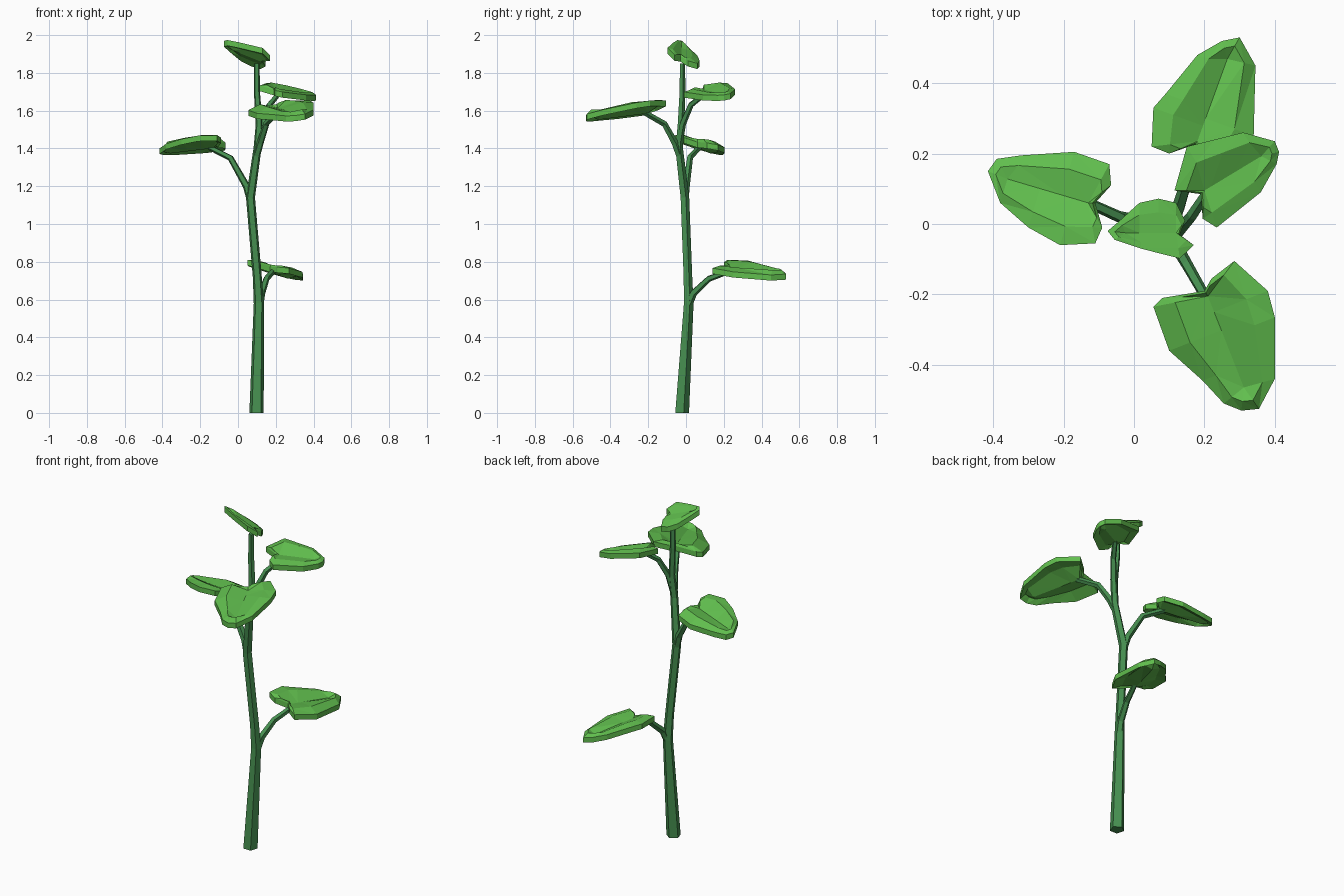
import bpy, bmesh, random
from mathutils import Vector
from math import cos, sin, tau

random.seed(4)


def material(name, rgb):
    m = bpy.data.materials.new(name)
    m.diffuse_color = (*rgb, 1)
    return m


LEAF = material("leaf green", (0.119, 0.515, 0.076))
STEM = material("stem green", (0.061, 0.275, 0.080))


def finish(bm, name, mat):
    bmesh.ops.recalc_face_normals(bm, faces=bm.faces[:])
    me = bpy.data.meshes.new(name)
    bm.to_mesh(me)
    bm.free()
    me.materials.append(mat)
    ob = bpy.data.objects.new(name, me)
    bpy.context.collection.objects.link(ob)


def tube(name, path, sides=5, phase=0.3):
    """Faceted tapering tube through (x, y, z, radius) points."""
    bm = bmesh.new()
    pts = [Vector(p[:3]) for p in path]
    rings = []
    for i, p in enumerate(pts):
        d = pts[min(i + 1, len(pts) - 1)] - pts[max(i - 1, 0)]
        q = Vector((0, 0, 1)).rotation_difference(d)
        if i == 0 and p.z == 0:
            q.identity()                       # flat foot on the ground
        rings.append([bm.verts.new(p + q @ Vector((cos(a), sin(a), 0)) * path[i][3])
                      for a in (phase + tau * k / sides for k in range(sides))])
    for a, b in zip(rings, rings[1:]):
        for k in range(sides):
            n = (k + 1) % sides
            bm.faces.new((a[k], a[n], b[n], b[k]))
    bm.faces.new(rings[0])
    bm.faces.new(rings[-1])
    finish(bm, name, STEM)


def leaf(name, outline, rib, plane, thick=0.03, fold=0.14):
    """Heart-shaped slab: outline seen from above, laid on a tilted plane
    z = z0 + sx(x-x0) + sy(y-y0) and folded along the rib (notch to tip)."""
    a, b = Vector(rib[0]), Vector(rib[1])
    x0, y0, z0, sx, sy = plane
    axis = b - a
    size = axis.length

    def height(p, d, bump=0):
        return (p.x, p.y, z0 + sx * (p.x - x0) + sy * (p.y - y0)
                + fold * (d - 0.25 * size) + bump)

    bm = bmesh.new()
    outer, mid, spine = [], [], []
    for xy in outline:
        p = Vector(xy)
        t = min(max((p - a).dot(axis) / axis.length_squared, 0), 0.85)
        c = a + axis * t
        d = (p - c).length
        m = c.lerp(p, 0.6)
        outer.append(bm.verts.new(height(p, d * 0.6)))
        mid.append(bm.verts.new(height(m, d * 0.6, random.uniform(0.02, 0.07) * size)))
        spine.append(bm.verts.new(height(c, 0)))
    n = len(outline)
    for i in range(n):
        j = (i + 1) % n
        bm.faces.new((outer[i], outer[j], mid[j], mid[i]))
        bm.faces.new((mid[i], mid[j], spine[j], spine[i]))
    bmesh.ops.remove_doubles(bm, verts=bm.verts[:], dist=0.004)
    bmesh.ops.triangulate(bm, faces=bm.faces[:])
    # thickness
    r = bmesh.ops.extrude_face_region(bm, geom=bm.faces[:], use_keep_orig=True)
    low = [g for g in r["geom"] if isinstance(g, bmesh.types.BMVert)]
    bmesh.ops.translate(bm, verts=low, vec=(0, 0, -thick))
    finish(bm, name, LEAF)


# Main stem
tube("main_stem", [(0.098, -0.024, 0, 0.040), (0.11, 0.012, 0.58, 0.028),
                   (0.102, 0.008, 0.72, 0.025), (0.066, -0.008, 1.14, 0.025),
                   (0.103, -0.038, 1.40, 0.022), (0.112, -0.028, 1.53, 0.019),
                   (0.10, -0.02, 1.70, 0.017), (0.10, -0.02, 1.85, 0.015)])

# Leaf stalks
tube("low_stalk", [(0.112, 0.008, 0.56, 0.022), (0.125, 0.04, 0.635, 0.020),
                   (0.15, 0.12, 0.71, 0.017), (0.19, 0.24, 0.755, 0.015)])
tube("left_stalk", [(0.067, -0.007, 1.12, 0.020), (0.045, 0.0, 1.20, 0.020),
                    (-0.04, 0.02, 1.35, 0.017), (-0.15, 0.07, 1.405, 0.015)])
tube("front_stalk", [(0.098, -0.035, 1.36, 0.020), (0.118, -0.06, 1.43, 0.019),
                     (0.15, -0.115, 1.53, 0.017), (0.21, -0.22, 1.59, 0.015)])
tube("right_stalk", [(0.108, -0.035, 1.43, 0.018), (0.128, -0.018, 1.53, 0.018),
                     (0.165, 0.025, 1.63, 0.016), (0.215, 0.10, 1.69, 0.014)])

# Leaves
leaf("low_leaf",
     [(0.05, 0.22), (0.10, 0.20), (0.17, 0.225), (0.21, 0.18), (0.27, 0.14),
      (0.34, 0.25), (0.345, 0.45), (0.30, 0.53), (0.25, 0.52), (0.18, 0.48),
      (0.09, 0.37), (0.055, 0.33)],
     [(0.18, 0.235), (0.28, 0.51)], (0.2, 0.3, 0.773, -0.22, -0.05))
leaf("left_leaf",
     [(-0.415, 0.15), (-0.39, 0.185), (-0.32, 0.195), (-0.17, 0.205), (-0.07, 0.17),
      (-0.065, 0.11), (-0.11, 0.06), (-0.09, -0.01), (-0.11, -0.055),
      (-0.21, -0.06), (-0.30, -0.01), (-0.38, 0.06)],
     [(-0.13, 0.06), (-0.40, 0.14)], (-0.25, 0.07, 1.433, 0.05, -0.24))
leaf("front_leaf",
     [(0.055, -0.235), (0.08, -0.21), (0.20, -0.19), (0.22, -0.155), (0.285, -0.105),
      (0.38, -0.19), (0.40, -0.265), (0.40, -0.44), (0.355, -0.525),
      (0.305, -0.53), (0.255, -0.51), (0.195, -0.445), (0.10, -0.36)],
     [(0.21, -0.205), (0.33, -0.51)], (0.23, -0.3, 1.612, 0.13, 0.18))
leaf("right_leaf",
     [(0.115, 0.095), (0.15, 0.22), (0.23, 0.24), (0.31, 0.26), (0.40, 0.235),
      (0.412, 0.205), (0.405, 0.17), (0.36, 0.09), (0.235, -0.01),
      (0.195, 0.015), (0.19, 0.085)],
     [(0.20, 0.095), (0.39, 0.21)], (0.25, 0.12, 1.71, -0.2, 0.12))
leaf("top_leaf",
     [(0.17, -0.06), (0.13, -0.03), (0.145, 0.01), (0.12, 0.06), (0.07, 0.072),
      (0.015, 0.06), (-0.04, 0.01), (-0.075, -0.02), (-0.055, -0.045),
      (0.02, -0.07), (0.13, -0.098)],
     [(0.12, -0.025), (-0.05, -0.025)], (0, 0, 1.93, -0.40, -0.55))
